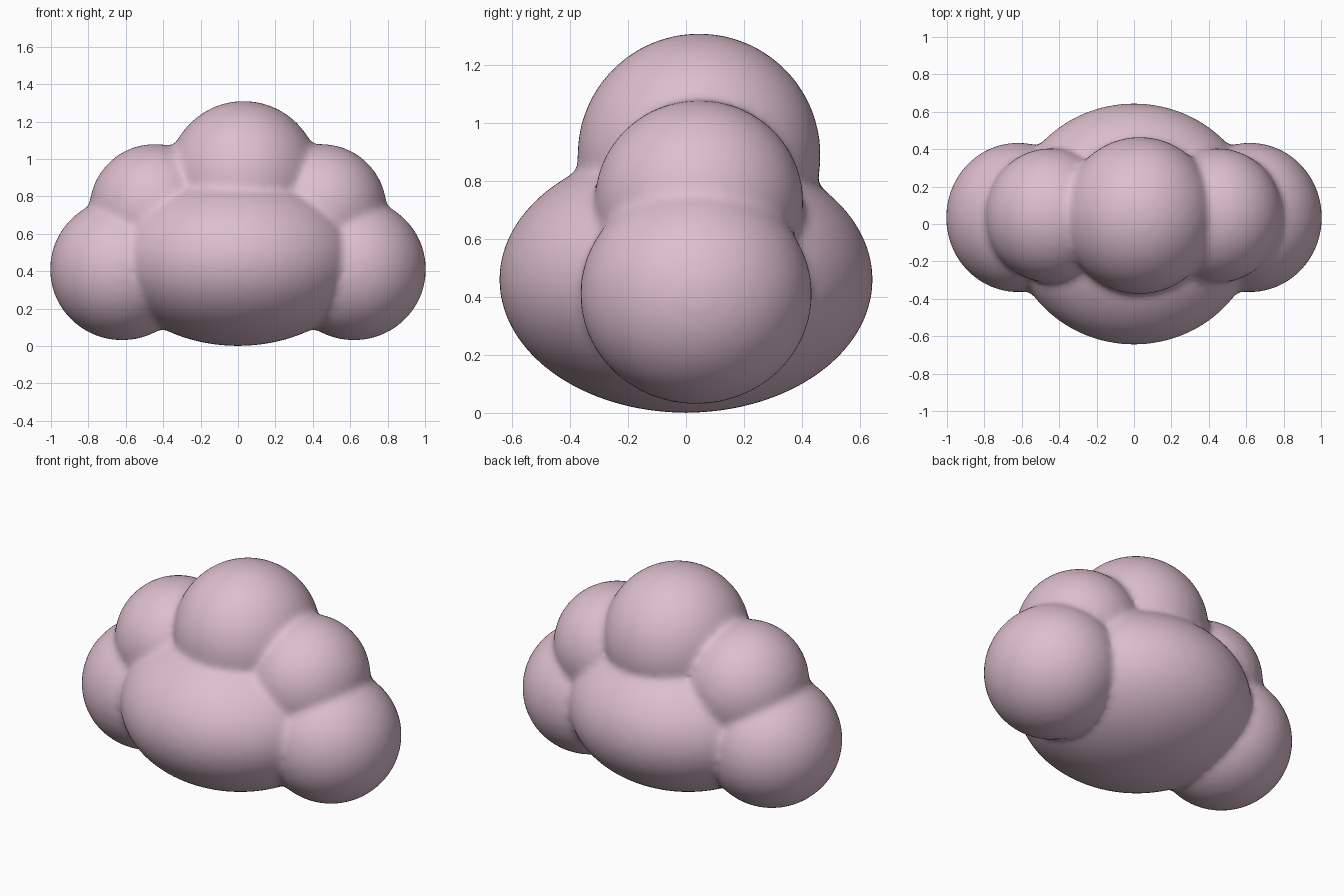
import bpy
import bmesh
from mathutils import Matrix, Vector

cube = bpy.data.objects.get("Cube")
if cube:
    bpy.data.objects.remove(cube, do_unlink=True)

# Soft pink material
pink = bpy.data.materials.new("soft_pink")
pink.use_nodes = True
colour = (0.72, 0.52, 0.61, 1)
pink.diffuse_color = colour
bsdf = next(n for n in pink.node_tree.nodes if n.type == "BSDF_PRINCIPLED")
bsdf.inputs["Base Color"].default_value = colour

bm = bmesh.new()


def puff(centre, radii):
    """Add one ellipsoid lobe to the cloud."""
    matrix = Matrix.LocRotScale(Vector(centre), None, Vector(radii))
    bmesh.ops.create_icosphere(bm, subdivisions=5, radius=1, matrix=matrix)


# Wide belly and crown
puff((0, 0, 0.46), (0.67, 0.645, 0.46))
puff((0.03, 0.045, 0.89), (0.41, 0.42, 0.42))

# Shoulder and outer lobes on both sides
for side in (-1, 1):
    puff((side * 0.445, 0.045, 0.73), (0.35, 0.36, 0.35))
    puff((side * 0.62, 0.035, 0.41), (0.385, 0.4, 0.38))

mesh = bpy.data.meshes.new("cloud_body")
bm.to_mesh(mesh)
bm.free()
mesh.materials.append(pink)
cloud = bpy.data.objects.new("cloud_body", mesh)
bpy.context.collection.objects.link(cloud)

# Fuse the lobes into one skin and soften the creases
remesh = cloud.modifiers.new("fuse", "REMESH")
remesh.mode = "VOXEL"
remesh.voxel_size = 0.02
remesh.use_smooth_shade = True
soften = cloud.modifiers.new("soften", "SMOOTH")
soften.factor = 0.5
soften.iterations = 10
